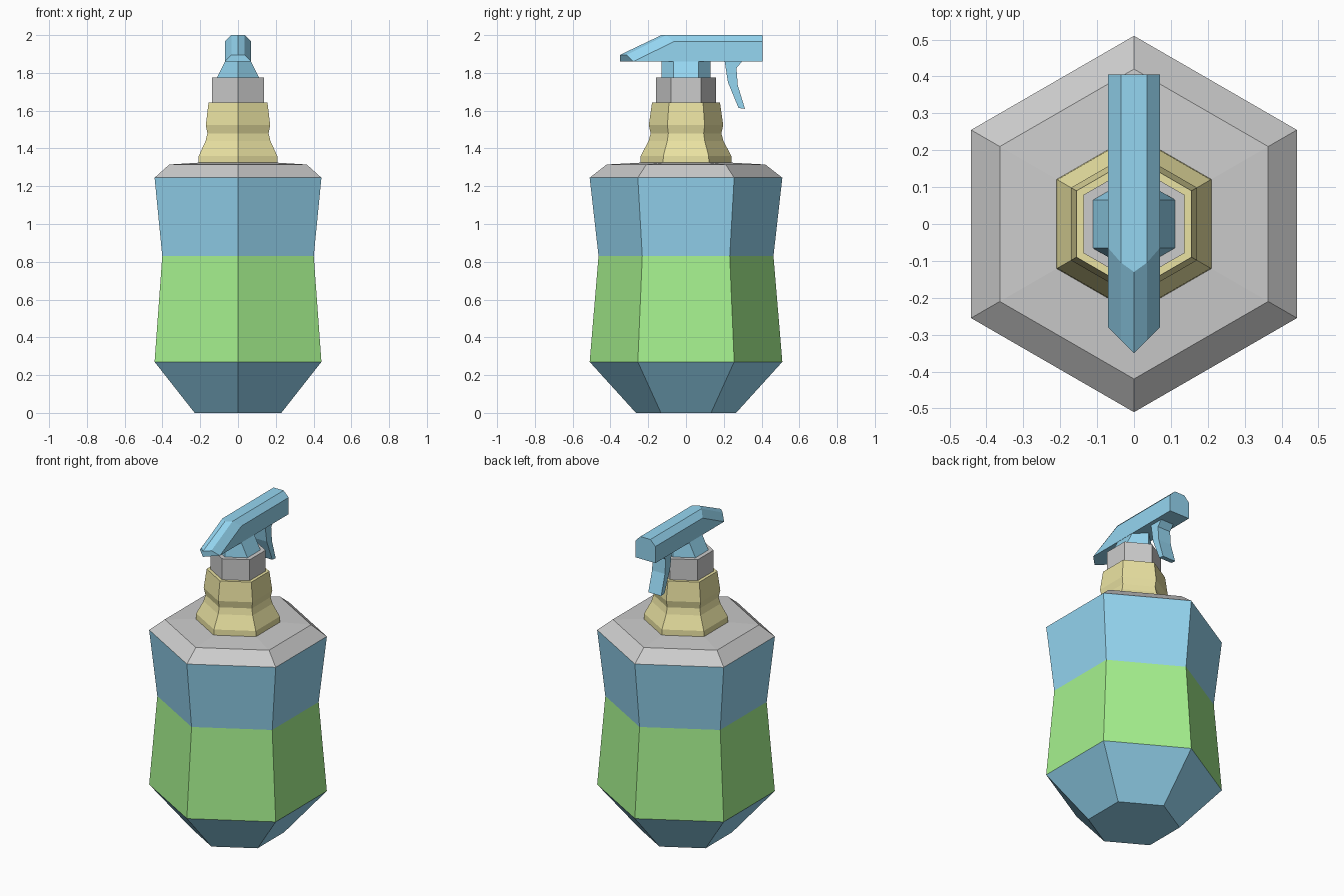
import bpy, bmesh, math

if "Cube" in bpy.data.objects:
    bpy.data.objects.remove(bpy.data.objects["Cube"])


def material(name, rgb):
    m = bpy.data.materials.new(name)
    m.diffuse_color = (*rgb, 1)
    m.use_nodes = True
    m.node_tree.nodes["Principled BSDF"].inputs["Base Color"].default_value = m.diffuse_color
    return m


BLUE = material("blue", (0.30, 0.67, 0.88))
GREEN = material("green", (0.38, 0.88, 0.27))
YELLOW = material("yellow", (0.82, 0.76, 0.36))
GREY = material("grey", (0.8, 0.8, 0.8))


def finish(name, bm, mats):
    bmesh.ops.recalc_face_normals(bm, faces=bm.faces)
    me = bpy.data.meshes.new(name)
    bm.to_mesh(me)
    bm.free()
    for m in mats:
        me.materials.append(m)
    ob = bpy.data.objects.new(name, me)
    bpy.context.collection.objects.link(ob)
    return ob


def loft(name, rings, mats, bands=None):
    """Skin equal-length closed rings and cap both ends; bands = material per span."""
    bm = bmesh.new()
    loops = [[bm.verts.new(p) for p in r] for r in rings]
    n = len(loops[0])
    bands = bands or [0] * (len(loops) - 1)
    for a, b, mi in zip(loops, loops[1:], bands):
        for i in range(n):
            j = (i + 1) % n
            bm.faces.new((a[i], a[j], b[j], b[i])).material_index = mi
    bm.faces.new(loops[0][::-1]).material_index = bands[0]
    bm.faces.new(loops[-1]).material_index = bands[-1]
    return finish(name, bm, mats)


def hex_ring(r, z, sx=1.0):
    return [(sx * r * math.cos(math.radians(90 + 60 * i)),
             r * math.sin(math.radians(90 + 60 * i)), z) for i in range(6)]


def hex_lathe(name, profile, mats, bands=None):
    return loft(name, [hex_ring(*p) for p in profile], mats, bands)


# Bottle body: blue base, green label, blue upper band, grey shoulder
hex_lathe("bottle_body",
          [(0.265, 0), (0.51, 0.27), (0.463, 0.83), (0.51, 1.245),
           (0.42, 1.315), (0.235, 1.325)],
          [BLUE, GREEN, GREY], [0, 1, 0, 2, 2])

# Yellow screw collar
hex_lathe("collar",
          [(0.242, 1.325), (0.24, 1.36), (0.198, 1.44), (0.187, 1.48),
           (0.197, 1.523), (0.18, 1.643)], [YELLOW])

# Grey neck
hex_lathe("neck", [(0.158, 1.64), (0.158, 1.775)], [GREY])

# Pedestal, pinched only sideways towards the head
hex_lathe("head_pedestal", [(0.13, 1.772, 1.0), (0.13, 1.862, 0.6)], [BLUE])


# Spray head: chamfered bar with pointed sloping nose
def head_ring(y_side, y_mid, y_tip, z_top):
    half = [(0.035, y_mid, z_top), (0.07, y_side, z_top - 0.035),
            (0.07, y_side, 1.86), (0.035, y_mid, 1.86)]
    mirrored = [(-x, y, z) for x, y, z in reversed(half)]
    return ([(0, y_tip, z_top)] + half + [(0, y_tip, 1.86)] + mirrored)


head = loft("spray_head",
            [head_ring(0.405, 0.405, 0.405, 2.0),
             head_ring(-0.065, -0.105, -0.13, 2.0),
             head_ring(-0.28, -0.315, -0.35, 1.8951)], [BLUE])
bm = bmesh.new()
bm.from_mesh(head.data)
bmesh.ops.remove_doubles(bm, verts=bm.verts, dist=0.001)
bm.to_mesh(head.data)
bm.free()

# Trigger: curved side profile given thickness
trigger = [(0.204, 1.865), (0.222, 1.75), (0.278, 1.614), (0.312, 1.61),
           (0.274, 1.735), (0.267, 1.825), (0.30, 1.865)]
loft("trigger", [[(x, y, z) for y, z in trigger] for x in (-0.045, 0.045)], [BLUE])
